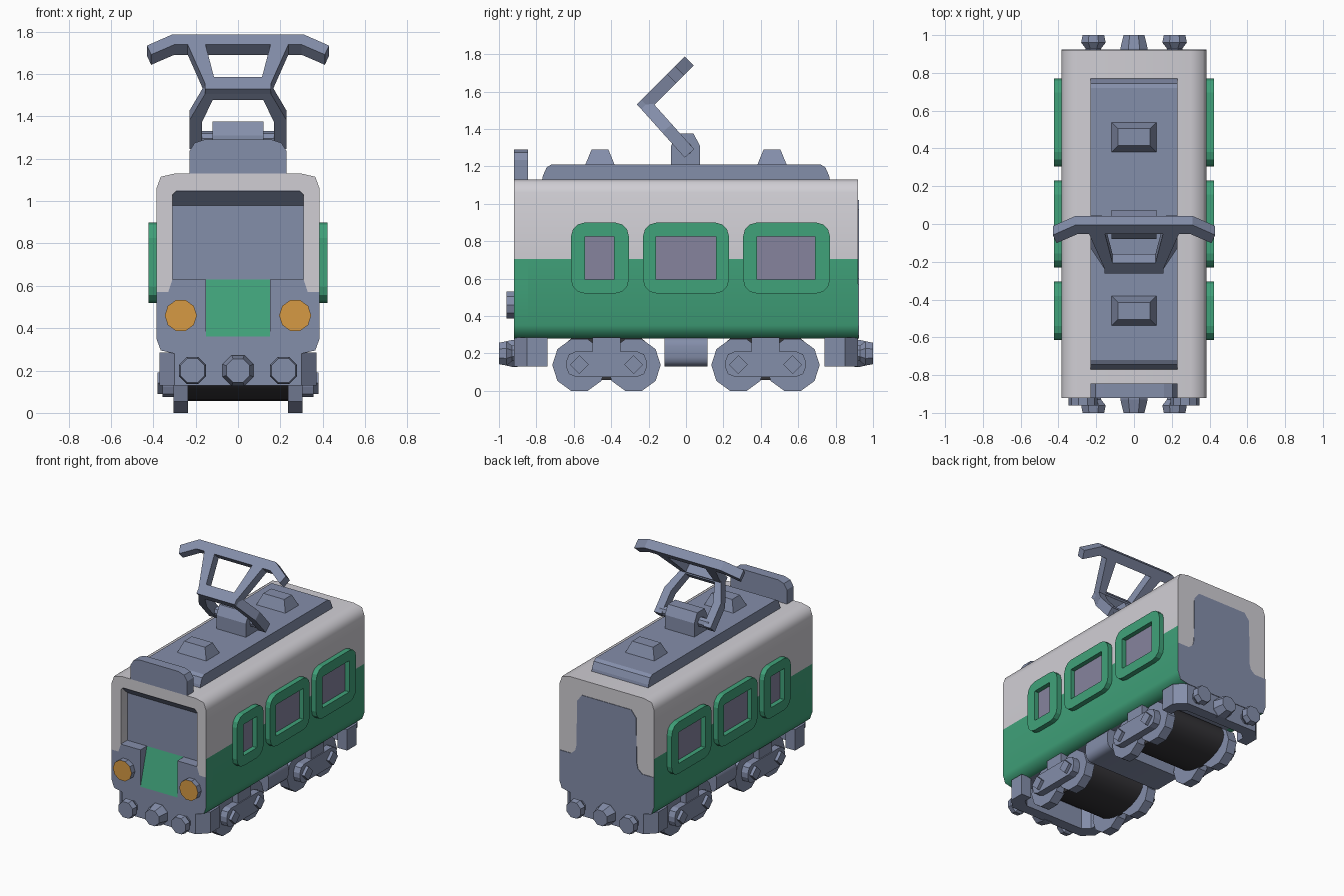
import bpy, bmesh, math
from mathutils import Vector

if "Cube" in bpy.data.objects:
    bpy.data.objects.remove(bpy.data.objects["Cube"])


def material(name, srgb):
    m = bpy.data.materials.new(name)
    lin = [((c / 255 + 0.055) / 1.055) ** 2.4 for c in srgb]
    m.diffuse_color = (*lin, 1)
    m.use_nodes = True
    m.node_tree.nodes["Principled BSDF"].inputs["Base Color"].default_value = m.diffuse_color
    return m


SLATE, LIGHT, GREEN, ORANGE, GLASS, DARK = range(6)
MATS = [material("slate_grey", (132, 142, 170)), material("light_grey", (208, 206, 212)),
        material("green", (64, 162, 122)), material("lamp_orange", (214, 154, 68)),
        material("window_grey", (134, 132, 158)), material("dark_underframe", (52, 51, 55))]


def finish(name, bm, mat=SLATE, rule=None, smooth=None):
    bmesh.ops.recalc_face_normals(bm, faces=bm.faces)
    for f in bm.faces:
        f.material_index = rule(f.normal, f.calc_center_median()) if rule else mat
    me = bpy.data.meshes.new(name)
    bm.to_mesh(me)
    bm.free()
    for m in MATS:
        me.materials.append(m)
    if smooth:
        me.shade_smooth()
        me.set_sharp_from_angle(angle=math.radians(smooth))
    ob = bpy.data.objects.new(name, me)
    bpy.context.collection.objects.link(ob)
    return ob


PLACE = {'x': lambda p, t: (t, p[0], p[1]), 'y': lambda p, t: (p[0], t, p[1]), 'z': lambda p, t: (p[0], p[1], t)}


def loft(name, rings, axis, caps=True, closed=False, **kw):
    """Skin a list of (2D outline, offset along axis)."""
    bm = bmesh.new()
    vs = [[bm.verts.new(PLACE[axis](p, t)) for p in pts] for pts, t in rings]
    pairs = list(zip(vs, vs[1:])) + ([(vs[-1], vs[0])] if closed else [])
    for a, b in pairs:
        for i in range(len(a)):
            j = (i + 1) % len(a)
            bm.faces.new((a[i], a[j], b[j], b[i]))
    if caps:
        bm.faces.new(vs[0])
        bm.faces.new(vs[-1])
    return finish(name, bm, **kw)


def prism(name, pts, axis, a, b, **kw):
    return loft(name, [(pts, a), (pts, b)], axis, **kw)


def mirrored(pts):
    return pts + [(-x, z) for x, z in reversed(pts)]


def rect(u0, u1, v0, v1):
    return [(u0, v0), (u1, v0), (u1, v1), (u0, v1)]


def rounded(u0, u1, v0, v1, r, n=3):
    out = []
    for k, (u, v) in enumerate(((u1 - r, v1 - r), (u0 + r, v1 - r), (u0 + r, v0 + r), (u1 - r, v0 + r))):
        for i in range(n + 1):
            a = math.pi / 2 * (k + i / n)
            out.append((u + r * math.cos(a), v + r * math.sin(a)))
    return out


def circle(u, v, r, n, rv=None, start=0.0):
    return [(u + r * math.cos(start + 2 * math.pi * i / n),
             v + (rv or r) * math.sin(start + 2 * math.pi * i / n)) for i in range(n)]


# body shell: green below, light grey above
def livery(n, c):
    if n.y < -0.9:
        return SLATE
    if abs(n.y) < 0.5 and c.z < 0.7:
        return GREEN if abs(c.x) > 0.32 else SLATE
    return LIGHT


low = [(0.30, 0.28), (0.365, 0.295), (0.385, 0.35)]
high = [(0.385, 0.705), (0.385, 1.06), (0.365, 1.115), (0.30, 1.13)]
prism("body", mirrored(low + high), 'y', -0.845, 0.92, rule=livery, smooth=60)

# cab front: light frame around the recessed windscreen
inner = [(0.29, 1.05), (0.31, 1.03), (0.31, 0.63), (0.33, 0.57)]
outer = mirrored([(0.385, 0.57)] + high)
arch = outer + [(-x, z) for x, z in reversed(inner)] + inner
prism("cab_frame", arch, 'y', -0.92, -0.845, smooth=60,
      rule=lambda n, c: LIGHT if n.y < -0.9 else livery(n, c))
prism("windscreen_hood", [(-0.918, 1.055), (-0.845, 1.055), (-0.845, 0.98), (-0.918, 1.048)], 'x', -0.309, 0.309)

# nose: two side blocks with lamps, sloping green panel between
for s, side in ((1, "right"), (-1, "left")):
    block = low + [(0.385, 0.57), (0.33, 0.57), (0.31, 0.63), (0.15, 0.63), (0.15, 0.28)]
    prism("nose_block_" + side, [(s * x, z) for x, z in block], 'y', -0.92, -0.845, smooth=60,
          rule=lambda n, c: GREEN if abs(n.y) < 0.5 and abs(c.x) > 0.325 and c.z < 0.55 else SLATE)
    prism("headlamp_" + side, circle(s * 0.27, 0.46, 0.076, 10), 'y', -0.96, -0.91,
          rule=lambda n, c: ORANGE if n.y < -0.9 else SLATE)
prism("nose_panel", [(-0.92, 0.28), (-0.92, 0.36), (-0.845, 0.63), (-0.845, 0.28)], 'x', -0.15, 0.15,
      rule=lambda n, c: GREEN if n.y < -0.5 and n.z > 0.1 else SLATE)

# rear painted panel
prism("rear_panel", mirrored(low + [(0.385, 0.57), (0.29, 0.57), (0.255, 0.60), (0.245, 0.64),
                                    (0.24, 0.97), (0.20, 1.02)]), 'y', 0.918, 0.924)

# side windows with raised frames
for s in (1, -1):
    for i, (o0, o1, i0, i1) in enumerate(((-0.615, -0.305, -0.54, -0.385), (-0.23, 0.23, -0.16, 0.16),
                                          (0.305, 0.77, 0.38, 0.69))):
        big = rounded(o0, o1, 0.52, 0.90, 0.075)
        hole = rounded(i0, i1, 0.595, 0.825, 0.003)
        loft(f"window_frame_{i}_{s}", [(big, s * 0.38), (big, s * 0.423), (hole, s * 0.423), (hole, s * 0.38)],
             'x', caps=False, closed=True, mat=GREEN)
        prism(f"window_pane_{i}_{s}", rect(i0, i1, 0.595, 0.825), 'x', s * 0.383, s * 0.389, mat=GLASS)

# roof slab, sign board, vents
prism("roof_slab", [(-0.77, 1.125), (-0.765, 1.15), (-0.745, 1.195), (-0.72, 1.21),
                    (0.72, 1.21), (0.745, 1.195), (0.765, 1.15), (0.77, 1.125)], 'x', -0.23, 0.23)
prism("sign_board", mirrored([(0.23, 1.125), (0.23, 1.235), (0.205, 1.275), (0.16, 1.29)]), 'y', -0.92, -0.845)
for y in (-0.46, 0.46):
    loft("roof_vent", [(rect(-0.12, 0.12, y - 0.08, y + 0.08), 1.205),
                       (rect(-0.085, 0.085, y - 0.045, y + 0.045), 1.29)], 'z')

# current collector: base, pivot and two folding frames
prism("collector_base", [(-0.08, 1.205), (-0.08, 1.31), (-0.045, 1.375), (0.04, 1.375), (0.075, 1.31),
                         (0.075, 1.205)], 'x', -0.12, 0.12)
prism("collector_pivot", circle(0, 1.295, 0.035, 8), 'x', -0.2, 0.2)


def member(name, quad, origin, direction, thick=0.068):
    """Flat bar outlined by (x, distance along direction) points."""
    o, d = Vector(origin), Vector(direction).normalized()
    n = d.cross(Vector((1, 0, 0))) * thick / 2
    for s in ((1,) if any(x < 0 for x, v in quad) else (1, -1)):
        bm = bmesh.new()
        a, b = ([bm.verts.new(Vector((s * x, 0, 0)) + o + d * v + n * k) for x, v in quad] for k in (-1, 1))
        bm.faces.new(a)
        bm.faces.new(b)
        for i in range(len(a)):
            j = (i + 1) % len(a)
            bm.faces.new((a[i], a[j], b[j], b[i]))
        finish(name, bm)


elbow = (0, -0.215, 1.53)
up, down = (0, 1, 1), (0, 0.215, -0.24)
member("upper_arm", [(0.105, 0), (0.155, 0), (0.24, 0.27), (0.155, 0.27)], elbow, up)
member("lower_arm", [(0.105, 0), (0.155, 0), (0.23, 0.17), (0.23, 0.35), (0.17, 0.35), (0.17, 0.18)], elbow, down)
member("elbow_bar_upper", rect(-0.155, 0.155, -0.034, 0.045), elbow, up)
member("elbow_bar_lower", rect(-0.15, 0.15, -0.03, 0.04), elbow, down)
member("contact_bar", mirrored([(0.30, 0.262), (0.41, 0.195), (0.43, 0.255), (0.31, 0.33)]), elbow, up)

# underframe box, bogies and end aprons
prism("underframe_box", rounded(-0.33, 0.33, 0.13, 0.29, 0.05), 'y', -0.115, 0.115, smooth=40)
for e, end in ((-1, "front"), (1, "rear")):
    yc = e * 0.425
    prism("motor_" + end, circle(yc, 0.195, 0.24, 24, 0.138), 'x', -0.245, 0.245, mat=DARK, smooth=40)
    for s in (1, -1):
        for w in (-0.145, 0.145):
            prism("wheel_" + end, circle(yc + w, 0.138, 0.145, 10), 'x', s * 0.235, s * 0.305)
            prism("axle_bolt_" + end, circle(yc + w, 0.14, 0.05, 4), 'x', s * 0.34, s * 0.38)
        prism("bogie_frame_" + end, rounded(yc - 0.215, yc + 0.215, 0.075, 0.21, 0.05, 2), 'x', s * 0.30, s * 0.357)
        prism("bogie_mount_" + end, rect(yc - 0.075, yc + 0.075, 0.19, 0.285), 'x', s * 0.25, s * 0.35)
    apron = mirrored([(0.37, e * 0.74), (0.37, e * 0.85), (0.30, e * 0.92)])
    hollow = mirrored([(0.29, e * 0.74), (0.29, e * 0.80), (0.24, e * 0.84)])
    prism("apron_" + end, apron[:3] + apron[3:] + hollow[3:][::-1] + hollow[:3][::-1], 'z', 0.13, 0.285)
    # buffers and coupler
    for x in (-0.215, 0.215):
        t = math.pi / 8
        loft("buffer_" + end, [(circle(x, 0.2, r, 8, start=t), e * y) for r, y in
                               ((0.045, 0.90), (0.045, 0.93), (0.07, 0.96), (0.062, 1.0))], 'y')
    loft("coupler_" + end, [(circle(0, 0.2, r, 8, start=math.pi / 8), e * y) for r, y in
                            ((0.078, 0.90), (0.078, 0.93), (0.06, 1.0))], 'y')
